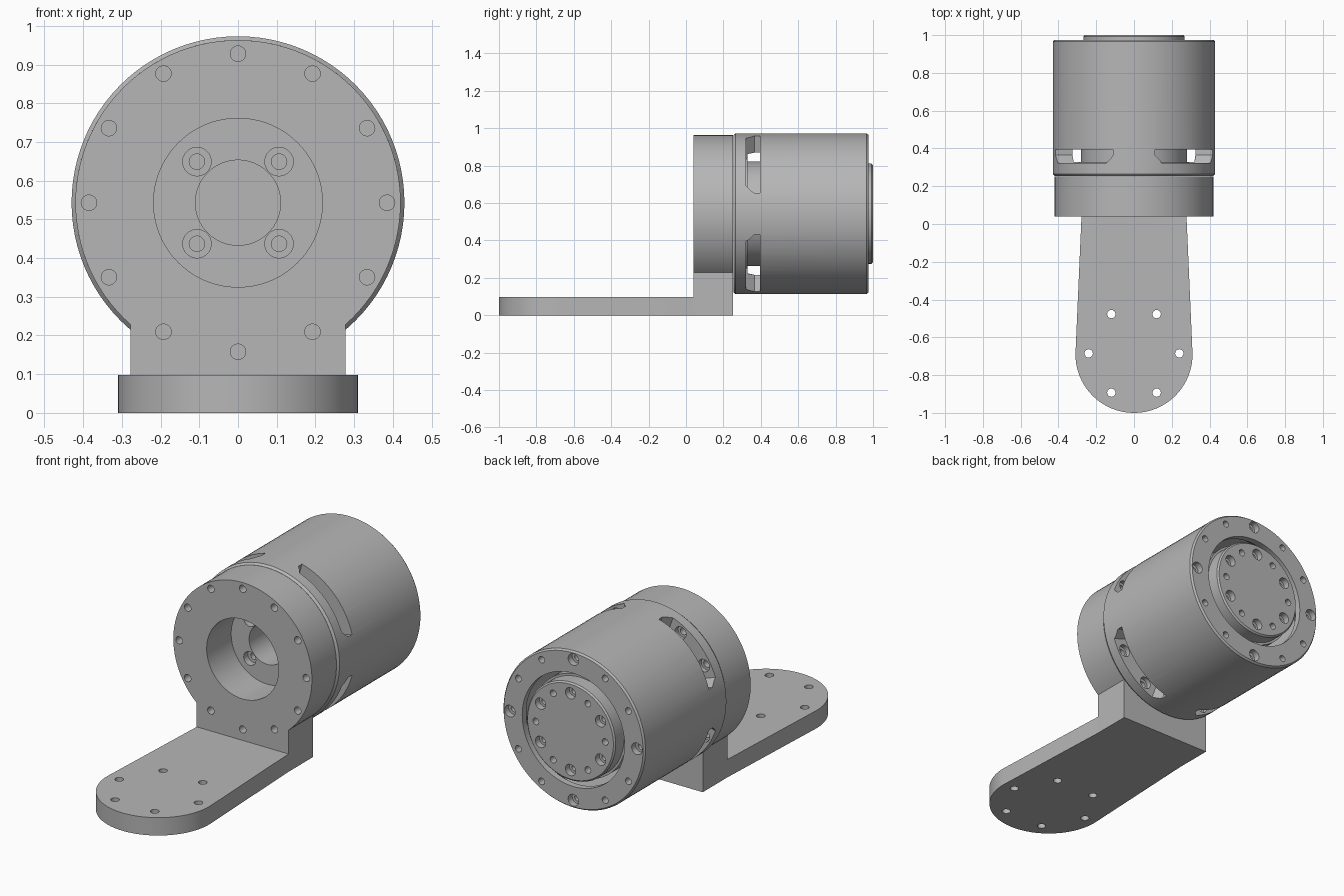
import bpy, bmesh
from math import pi, sin, cos, radians
from mathutils import Vector

old = bpy.data.objects.get("Cube")
if old:
    bpy.data.objects.remove(old)

AXIS_Z = 0.543          # height of the motor axis
GREY = (0.47, 0.47, 0.47, 1)
metal = bpy.data.materials.new("grey_metal")
metal.use_nodes = True
metal.diffuse_color = GREY
metal.node_tree.nodes["Principled BSDF"].inputs["Base Color"].default_value = GREY


def lathe(bm, profile, x=0.0, other=AXIS_Z, axis="Y", segs=96):
    """Revolve a closed (radius, along) loop about a Y or Z axis."""
    def place(r, a):
        return Vector((x + r, a, other)) if axis == "Y" else Vector((x + r, other, a))
    vs = [bm.verts.new(place(r, a)) for r, a in profile]
    es = [bm.edges.new((v, vs[(i + 1) % len(vs)])) for i, v in enumerate(vs)
          if not (profile[i][0] == 0 and profile[(i + 1) % len(vs)][0] == 0)]
    bmesh.ops.spin(bm, geom=vs + es, cent=place(0, 0), angle=2 * pi, steps=segs,
                   axis=(0, 1, 0) if axis == "Y" else (0, 0, 1))


def pin(bm, x, other, steps, axis="Y"):
    """Stepped round cutter; steps lists (radius, start, end)."""
    profile = [(0, steps[0][1])]
    for r, a, b in steps:
        profile += [(r, a), (r, b)]
    lathe(bm, profile + [(0, steps[-1][2])], x, other, axis, 20)


def ring(radius, count, start=0):
    """Positions evenly spaced about the motor axis, with their angles in degrees."""
    for i in range(count):
        deg = start + 360 / count * i
        t = radians(deg)
        yield radius * cos(t), AXIS_Z + radius * sin(t), round(deg)


def prism(bm, points, direction):
    """Extrude a flat outline."""
    face = bm.faces.new([bm.verts.new(p) for p in points])
    out = bmesh.ops.extrude_face_region(bm, geom=[face])
    moved = [g for g in out["geom"] if isinstance(g, bmesh.types.BMVert)]
    bmesh.ops.translate(bm, verts=moved, vec=direction)


def make_object(name, bm):
    bmesh.ops.remove_doubles(bm, verts=bm.verts, dist=1e-5)
    bmesh.ops.recalc_face_normals(bm, faces=bm.faces)
    mesh = bpy.data.meshes.new(name)
    bm.to_mesh(mesh)
    bm.free()
    mesh.materials.append(metal)
    ob = bpy.data.objects.new(name, mesh)
    bpy.context.collection.objects.link(ob)
    return ob


def finish(name, bm, *cutters):
    """Cut the part, bake the result and smooth its curved faces."""
    ob = make_object(name, bm)
    helpers = [make_object(name + "_cutter", c) for c in cutters]
    for helper in helpers:
        helper.hide_render = True
        mod = ob.modifiers.new("cut", "BOOLEAN")
        mod.operation, mod.solver, mod.object = "DIFFERENCE", "EXACT", helper
    graph = bpy.context.evaluated_depsgraph_get()
    baked = bpy.data.meshes.new_from_object(ob.evaluated_get(graph))
    ob.modifiers.clear()
    ob.data = baked
    for helper in helpers:
        bpy.data.objects.remove(helper)
    bpy.ops.object.select_all(action="DESELECT")
    ob.select_set(True)
    bpy.context.view_layer.objects.active = ob
    bpy.ops.object.shade_smooth_by_angle(angle=radians(25))
    return ob


# Mounting plate: rounded front end, slight taper, six screw holes
END_R, END_Y, HALF = 0.31, -0.69, 0.278
plate = bmesh.new()
outline = [(END_R * cos(pi + pi * i / 40), END_Y + END_R * sin(pi + pi * i / 40), 0)
           for i in range(41)]
prism(plate, outline + [(HALF, 0.04, 0), (-HALF, 0.04, 0)], (0, 0, 0.098))
holes = bmesh.new()
for i in range(6):
    t = pi / 3 * i
    pin(holes, 0.24 * cos(t), END_Y + 0.005 + 0.24 * sin(t), [(0.022, -0.1, 0.2)], "Z")
finish("mounting_plate", plate, holes)

# Upright flange: disc on a square foot, with a large bore and screw circle
FLANGE_R = 0.42
flange = bmesh.new()
low = -radians(48.5)
span = pi - 2 * low
arc = [(FLANGE_R * cos(low + span * i / 80), 0.04, AXIS_Z + FLANGE_R * sin(low + span * i / 80))
       for i in range(81)]
prism(flange, arc + [(-HALF, 0.04, 0), (HALF, 0.04, 0)], (0, 0.212, 0))
holes = bmesh.new()
lathe(holes, [(0, -0.1), (0.218, -0.1), (0.218, 0.4), (0, 0.4)])
for x, z, deg in ring(0.385, 12):
    pin(holes, x, z, [(0.02, -0.1, 0.4)])
finish("upright_flange", flange, holes)

# Motor housing: outer shell, front wall and inner core in one turned body
housing = bmesh.new()
lathe(housing, [(0.11, 0.253), (0.42, 0.253), (0.43, 0.265), (0.43, 0.965), (0.422, 0.975),
                (0.31, 0.975), (0.31, 0.94), (0.338, 0.9), (0.338, 0.328), (0.28, 0.328),
                (0.28, 0.92), (0, 0.92), (0, 0.5), (0.11, 0.5)])

# Four vent slots with slanted front corners
slots = bmesh.new()
for quarter in range(4):
    rows = []
    for i in range(13):
        t = radians(quarter * 90 + 15 + 5 * i)
        front = 0.365 if i in (0, 12) else 0.322
        rows.append([slots.verts.new((r * cos(t), y, AXIS_Z + r * sin(t)))
                     for r, y in ((0.31, front), (0.5, front), (0.5, 0.395), (0.31, 0.395))])
    for a, b in zip(rows, rows[1:]):
        for k in range(4):
            slots.faces.new((a[k], a[k - 1], b[k - 1], b[k]))
    slots.faces.new(rows[0])
    slots.faces.new(rows[-1])

# Screw holes in the front wall, under the slots and around the rear rim
holes = bmesh.new()
for x, z, deg in ring(0.15, 4, 45):
    pin(holes, x, z, [(0.037, 0.2, 0.29), (0.02, 0.29, 0.4)])
for x, z, deg in ring(0.385, 12):
    if deg % 90:
        pin(holes, x, z, [(0.02, 0.2, 0.295), (0.034, 0.295, 0.36)])
        pin(holes, x, z, [(0.018, 0.85, 1.1)])
    else:
        pin(holes, x, z, [(0.02, 0.2, 0.295)])
        pin(holes, x, z, [(0.017, 0.85, 0.94), (0.032, 0.94, 1.1)])
finish("motor_housing", housing, slots, holes)

# Output disc at the rear: six counterbored and six plain holes
disc = bmesh.new()
lathe(disc, [(0, 0.91), (0.268, 0.91), (0.268, 0.992), (0.26, 1.0), (0, 1.0)])
holes = bmesh.new()
for x, z, deg in ring(0.21, 12):
    if deg % 60:
        pin(holes, x, z, [(0.017, 0.93, 0.965), (0.031, 0.965, 1.1)])
    else:
        pin(holes, x, z, [(0.018, 0.93, 1.1)])
finish("output_disc", disc, holes)
